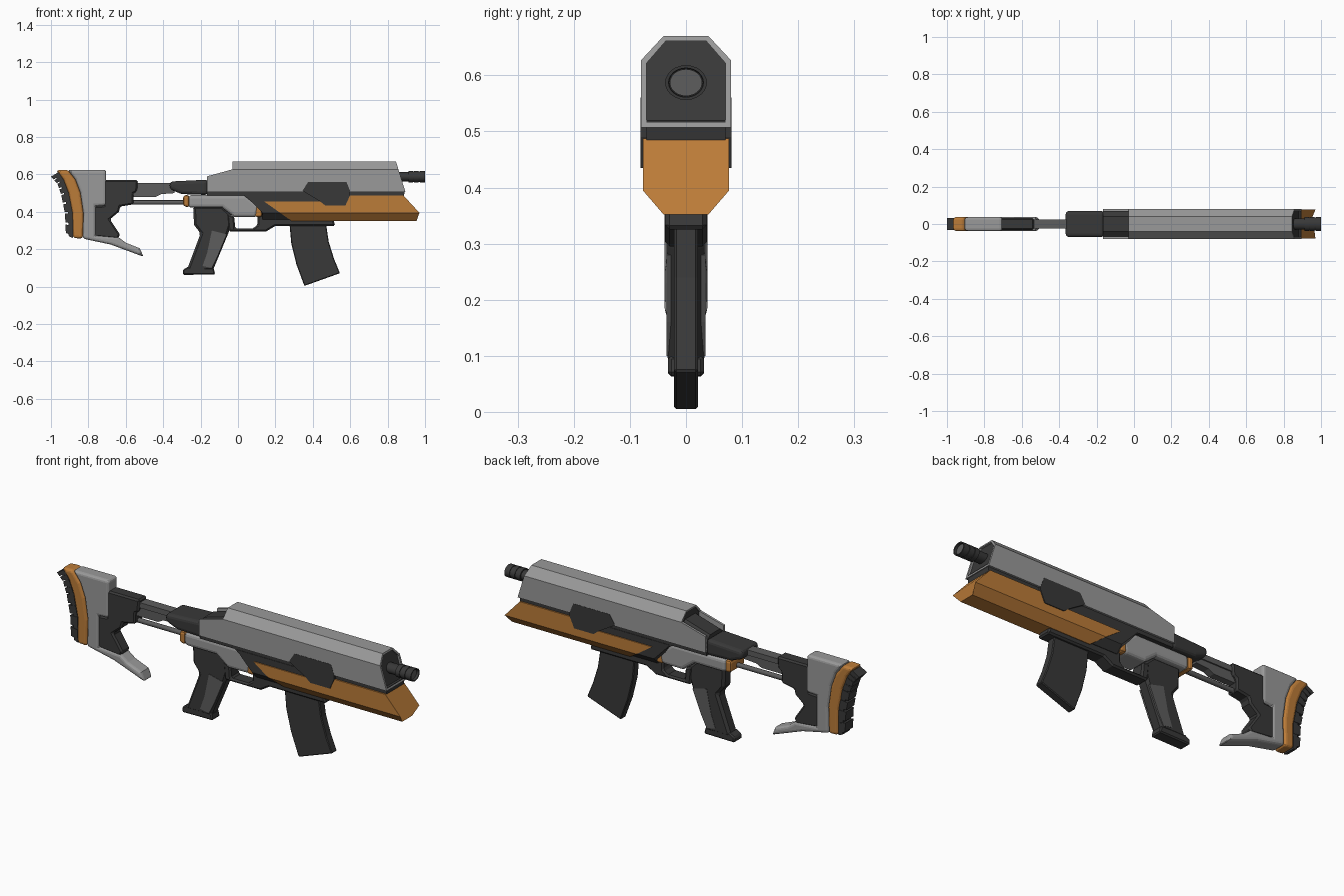
import bpy, bmesh, math


def material(name, rgb):
    m = bpy.data.materials.new(name)
    m.diffuse_color = (*rgb, 1)
    return m


DARK = material("dark_polymer", (0.04, 0.04, 0.04))
GREY = material("grey_metal", (0.32, 0.32, 0.32))
MID = material("mid_grey", (0.11, 0.11, 0.11))
ORANGE = material("orange", (0.5, 0.2, 0.04))


def finish(name, bm, mat, bevel=0, segs=1, smooth=False):
    bmesh.ops.recalc_face_normals(bm, faces=bm.faces)
    me = bpy.data.meshes.new(name)
    bm.to_mesh(me)
    bm.free()
    ob = bpy.data.objects.new(name, me)
    bpy.context.collection.objects.link(ob)
    me.materials.append(mat)
    if bevel:
        b = ob.modifiers.new("bevel", 'BEVEL')
        b.width, b.segments, b.limit_method = bevel, segs, 'ANGLE'
        b.angle_limit = math.radians(50)
    if smooth:
        bpy.ops.object.select_all(action='DESELECT')
        bpy.context.view_layer.objects.active = ob
        ob.select_set(True)
        bpy.ops.object.shade_smooth_by_angle(angle=math.radians(35))
    return ob


def profile(name, pts, y0, y1, mat, bevel=0, segs=1, smooth=False):
    """Side outline (x, z) extruded across y."""
    bm = bmesh.new()
    f = bm.faces.new([bm.verts.new((x, y0, z)) for x, z in pts])
    new = bmesh.ops.extrude_face_region(bm, geom=[f])["geom"]
    for v in new:
        if isinstance(v, bmesh.types.BMVert):
            v.co.y = y1
    return finish(name, bm, mat, bevel, segs, smooth)


def slab(name, pts, hw, mat, bevel=0, segs=1, smooth=False):
    return profile(name, pts, -hw, hw, mat, bevel, segs, smooth)


def loft(name, rings, mat, caps=True, smooth=False):
    bm = bmesh.new()
    vs = [[bm.verts.new(p) for p in r] for r in rings]
    n = len(rings[0])
    for a, b in zip(vs, vs[1:]):
        for i in range(n):
            bm.faces.new((a[i], a[(i + 1) % n], b[(i + 1) % n], b[i]))
    if caps:
        bm.faces.new(vs[0])
        bm.faces.new(vs[-1])
    return finish(name, bm, mat, smooth=smooth)


def section(*levels):
    """Mirrored cross-section from (x, half width, z) levels."""
    return [(x, -w, z) for x, w, z in levels] + [(x, w, z) for x, w, z in reversed(levels)]


def turned(name, steps, z, mat, wide=1.0, n=24):
    """Round part along x from (x, radius) steps."""
    t = [2 * math.pi * i / n for i in range(n)]
    return loft(name, [[(x, r * wide * math.cos(a), z + r * math.sin(a)) for a in t]
                       for x, r in steps], mat, smooth=True)


# Upper shell: open tube with a rim at both ends and a raked muzzle end
def shell_ring(dx, front, inset):
    lv = [(0.08, 0.507), (0.08, 0.627), (0.04, 0.67)]
    if inset:
        lv = [(0.07, 0.516), (0.07, 0.622), (0.036, 0.661)]
    rake = lambda z: 0.895 - (z - 0.507) * 0.31 if front else -0.03
    return section(*[(rake(z) + dx, w, z) for w, z in lv])


loft("upper_shell", [shell_ring(0.015, False, True), shell_ring(0, False, True),
                     shell_ring(0, False, False), shell_ring(0, True, False),
                     shell_ring(0, True, True), shell_ring(-0.015, True, True)], GREY, caps=False)
loft("inner_core", [shell_ring(0.006, False, True), shell_ring(-0.01, True, True)], DARK)

# Rear side plates and the dark slope between them
for side, s in (("left", 1), ("right", -1)):
    profile("rear_plate_" + side, [(-0.165, 0.507), (-0.165, 0.59), (-0.03, 0.627), (-0.03, 0.507)],
            0.068 * s, 0.08 * s, GREY)
loft("rear_slope", [section((-0.165, 0.07, 0.5), (-0.165, 0.07, 0.56), (-0.165, 0.04, 0.585)),
                    section((-0.02, 0.07, 0.5), (-0.02, 0.07, 0.605), (-0.02, 0.04, 0.628))], DARK)
slab("rear_socket", [(-0.365, 0.562), (-0.16, 0.572), (-0.16, 0.49), (-0.3, 0.495), (-0.365, 0.52)],
     0.07, DARK, 0.018, 3)

# Dark spine between shell and handguard, with side lugs
slab("spine", [(-0.165, 0.52), (0.893, 0.52), (0.885, 0.475), (0.3, 0.45), (0.08, 0.45),
               (0.03, 0.488), (-0.165, 0.488)], 0.07, DARK)
slab("side_lug", [(0.345, 0.512), (0.375, 0.56), (0.58, 0.56), (0.6, 0.51), (0.6, 0.49),
                  (0.575, 0.435), (0.465, 0.435), (0.44, 0.455)], 0.081, DARK)
loft("spine_wedge", [section((0.04, 0.072, 0.488), (0.13, 0.072, 0.395), (0.13, 0.04, 0.36)),
                     section((0.44, 0.072, 0.488), (0.44, 0.072, 0.395), (0.44, 0.04, 0.36))], DARK)

# Orange handguard
loft("handguard", [section((0.14, 0.077, 0.455), (0.225, 0.077, 0.395), (0.285, 0.04, 0.352)),
                   section((0.45, 0.077, 0.455), (0.45, 0.077, 0.395), (0.45, 0.04, 0.352)),
                   section((0.6, 0.077, 0.487), (0.6, 0.077, 0.395), (0.6, 0.04, 0.352)),
                   section((0.885, 0.077, 0.487), (0.97, 0.077, 0.395), (0.955, 0.04, 0.352))], ORANGE)

# Muzzle with ribs
ribs = []
for i in range(3):
    x = 0.912 + i * 0.03
    ribs += [(x, 0.031), (x + 0.024, 0.031), (x + 0.024, 0.028), (x + 0.03, 0.028)]
turned("muzzle", [(0.84, 0.025), (0.912, 0.025)] + ribs[:-2] + [(1.0, 0.031), (1.0, 0.026), (0.985, 0.025)],
       0.587, DARK, 1.2)
turned("muzzle_bore", [(0.9, 0.024), (0.988, 0.024)], 0.587, MID, 1.2)

# Lower receiver and its orange bands
slab("lower_receiver", [(-0.265, 0.49), (0.04, 0.49), (0.115, 0.43), (0.1, 0.372), (-0.02, 0.372),
                        (-0.085, 0.422), (-0.265, 0.422)], 0.06, GREY, 0.018, 3)
slab("rear_band", [(-0.293, 0.488), (-0.26, 0.49), (-0.26, 0.424), (-0.293, 0.43)], 0.058, ORANGE, 0.012, 2)
slab("front_band", [(0.09, 0.435), (0.132, 0.43), (0.128, 0.372), (0.09, 0.372)], 0.06, ORANGE, 0.012, 2)

# Trigger guard, magazine well, grip
slab("trigger_guard", [(-0.06, 0.39), (-0.02, 0.375), (-0.015, 0.312), (0.08, 0.312), (0.105, 0.33),
                       (0.105, 0.385), (0.28, 0.37), (0.51, 0.36), (0.52, 0.325), (0.2, 0.325),
                       (0.15, 0.295), (-0.05, 0.295)], 0.037, DARK, 0.008)
slab("grip", [(-0.24, 0.43), (-0.085, 0.43), (-0.025, 0.375), (-0.05, 0.29), (-0.135, 0.085),
              (-0.275, 0.085), (-0.2, 0.285), (-0.235, 0.33)], 0.033, DARK, 0.012)
slab("grip_base", [(-0.295, 0.09), (-0.27, 0.105), (-0.13, 0.1), (-0.122, 0.065), (-0.295, 0.063)],
     0.032, DARK, 0.006)
slab("grip_panel", [(-0.14, 0.3), (-0.06, 0.28), (-0.11, 0.16), (-0.14, 0.1), (-0.19, 0.11),
                    (-0.165, 0.18)], 0.0345, MID)

# Curved magazine
slab("magazine", [(0.275, 0.34), (0.285, 0.23), (0.312, 0.12), (0.355, 0.004), (0.545, 0.072),
                  (0.513, 0.15), (0.485, 0.24), (0.47, 0.34)], 0.021, DARK, 0.004)

# Stock rails
slab("upper_rail", [(-0.62, 0.555), (-0.3, 0.555), (-0.3, 0.528), (-0.62, 0.528)], 0.025, MID)
slab("rail_rib", [(-0.6, 0.53), (-0.34, 0.53), (-0.34, 0.5), (-0.41, 0.495), (-0.44, 0.48), (-0.6, 0.48)],
     0.018, MID)
turned("lower_rod", [(-0.64, 0.012), (-0.27, 0.012)], 0.45, MID, n=12)

# Stock: dark collar and brace, grey body, orange band
slab("stock_collar", [(-0.72, 0.57), (-0.535, 0.57), (-0.54, 0.51), (-0.56, 0.497), (-0.56, 0.44),
                      (-0.63, 0.428), (-0.637, 0.4), (-0.685, 0.36), (-0.63, 0.278), (-0.645, 0.255),
                      (-0.77, 0.268), (-0.77, 0.43), (-0.72, 0.433)], 0.033, DARK, 0.008)
curve = [(-0.91, 0.625), (-0.868, 0.57), (-0.842, 0.5), (-0.826, 0.39), (-0.83, 0.257)]
slab("stock_body", curve + [(-0.68, 0.225), (-0.505, 0.16), (-0.525, 0.205), (-0.6, 0.235),
                            (-0.64, 0.265), (-0.76, 0.275), (-0.76, 0.43), (-0.705, 0.433),
                            (-0.705, 0.625)], 0.038, GREY, 0.014, 3)
back = [(-0.972, 0.622), (-0.932, 0.57), (-0.905, 0.5), (-0.884, 0.39), (-0.882, 0.26)]
slab("stock_band", curve + back[::-1], 0.0385, ORANGE, 0.014, 3)

# Butt pad: thin backing plus a row of ridges along the curve
outer = [(-1.0, 0.588), (-0.965, 0.55), (-0.945, 0.49), (-0.925, 0.39), (-0.92, 0.275)]
mix = lambda a, b, t: (a[0] + (b[0] - a[0]) * t, a[1] + (b[1] - a[1]) * t)


def along(pts, t):
    s = t * (len(pts) - 1)
    i = min(int(s), len(pts) - 2)
    return mix(pts[i], pts[i + 1], s - i)


inner = [(-0.96, 0.612)] + back[1:]
slab("pad_backing", inner + [mix(a, b, 0.6) for a, b in zip(inner, outer)][::-1], 0.03, DARK)
for k in range(8):
    t0, t1 = k / 8, (k + 0.8) / 8
    slab("pad_ridge_%d" % (k + 1), [along(inner, t0), along(inner, t1), along(outer, t1), along(outer, t0)],
         0.032, DARK)
